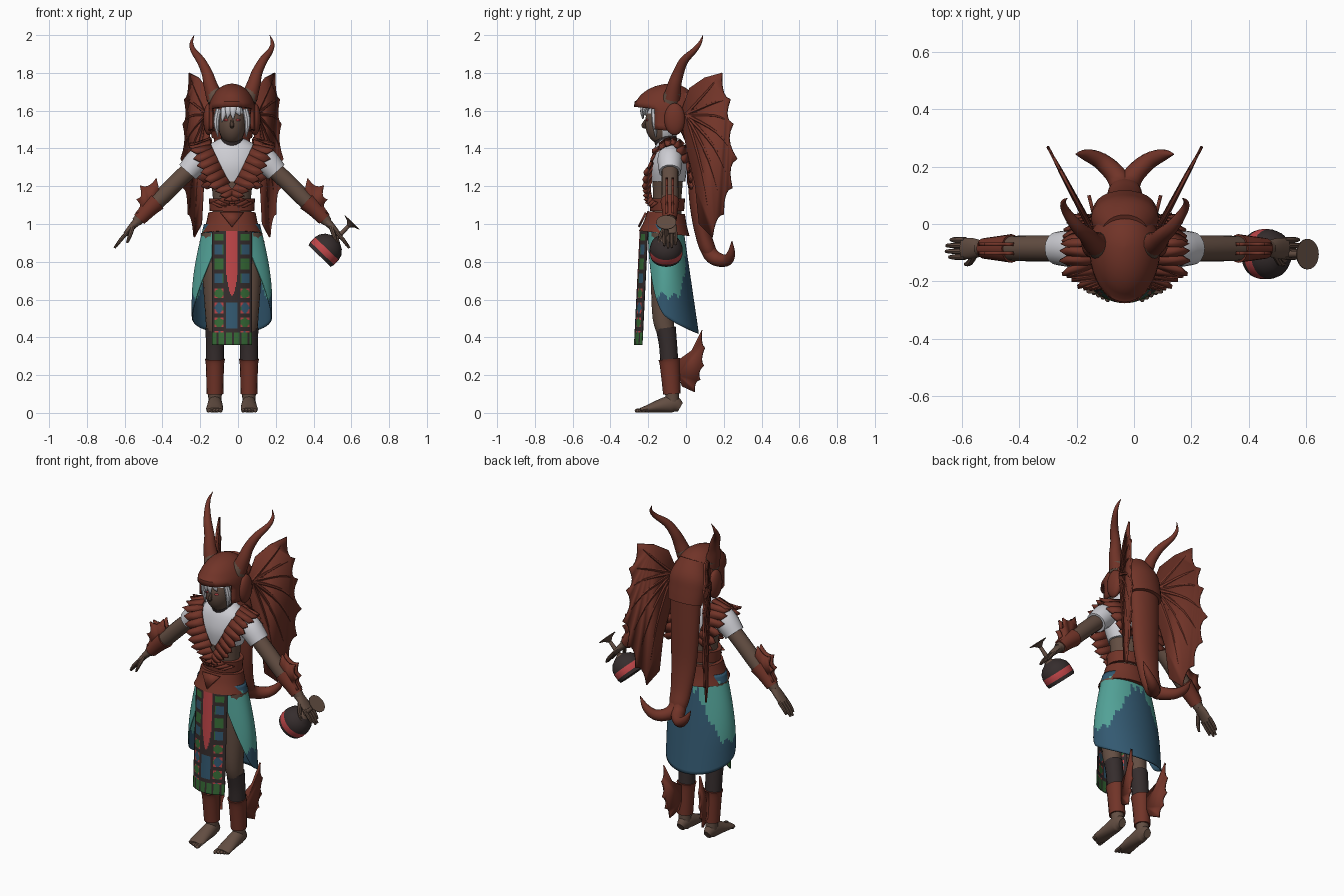
import bpy, bmesh, math
from mathutils import Vector as V

if "Cube" in bpy.data.objects:
    bpy.data.objects.remove(bpy.data.objects["Cube"])

X, Y, Z = V((1, 0, 0)), V((0, 1, 0)), V((0, 0, 1))
COLS = dict(leather=(.165, .034, .021), skin=(.125, .076, .055), white=(.62, .62, .66),
            teal=(.085, .36, .31), blue=(.033, .1, .165), red=(.52, .06, .065),
            green=(.038, .15, .038), charcoal=(.036, .026, .026))
MAT = {}
for k, c in COLS.items():
    MAT[k] = bpy.data.materials.new(k)
    MAT[k].diffuse_color = (*c, 1)


def build(name, verts, faces, mat, mirror=False, thick=0, paint=None, angle=40):
    """Mesh object; paint is (list of colours, rule on face centre)."""
    me = bpy.data.meshes.new(name)
    me.from_pydata([tuple(v) for v in verts], [], faces)
    bm = bmesh.new()
    bm.from_mesh(me)
    bmesh.ops.recalc_face_normals(bm, faces=bm.faces)
    bm.to_mesh(me)
    bm.free()
    for m in (paint[0] if paint else [mat]):
        me.materials.append(MAT[m])
    if paint:
        for p in me.polygons:
            p.material_index = paint[0].index(paint[1](p.center))
    me.shade_smooth()
    me.set_sharp_from_angle(angle=math.radians(angle))
    ob = bpy.data.objects.new(name, me)
    bpy.context.collection.objects.link(ob)
    if thick:
        s = ob.modifiers.new("thickness", 'SOLIDIFY')
        s.thickness, s.offset = thick, 0
    if mirror:
        ob.modifiers.new("mirror", 'MIRROR')
    return ob


def spline(pts, sub):
    """Smooth curve through points of any dimension."""
    out = []
    for i in range(len(pts) - 1):
        p0, p1, p2, p3 = (pts[max(i - 1, 0)], pts[i], pts[i + 1], pts[min(i + 2, len(pts) - 1)])
        for k in range(sub):
            t = k / sub
            out.append([.5 * (2 * b + (c - a) * t + (2 * a - 5 * b + 4 * c - d) * t * t
                              + (3 * b - a - 3 * c + d) * t ** 3)
                        for a, b, c, d in zip(p0, p1, p2, p3)])
    return out + [list(pts[-1])]


def tube(name, pts, mat, n=16, hint=X, sub=4, **kw):
    """Closed elliptical loft through (x, y, z, radius along hint[, other radius])."""
    P = spline([p if len(p) == 5 else (*p, p[3]) for p in pts], sub)
    verts, m = [], len(P)
    for i, p in enumerate(P):
        t = (V(P[min(i + 1, m - 1)][:3]) - V(P[max(i - 1, 0)][:3])).normalized()
        a = (hint - t * hint.dot(t)).normalized()
        b = t.cross(a)
        for k in range(n):
            w = 2 * math.pi * k / n
            verts.append(V(p[:3]) + a * math.cos(w) * p[3] + b * math.sin(w) * p[4])
    faces = [(i * n + k, i * n + (k + 1) % n, (i + 1) * n + (k + 1) % n, (i + 1) * n + k)
             for i in range(m - 1) for k in range(n)]
    faces += [tuple(range(n)), tuple(range((m - 1) * n, m * n))]
    return build(name, verts, faces, mat, **kw)


def ball(name, c, r, mat, **kw):
    bm = bmesh.new()
    bmesh.ops.create_uvsphere(bm, u_segments=20, v_segments=14, radius=1)
    vs = [V(c) + V((v.co.x * r[0], v.co.y * r[1], v.co.z * r[2])) for v in bm.verts]
    fs = [[v.index for v in f.verts] for f in bm.faces]
    bm.free()
    return build(name, vs, fs, mat, **kw)


def fin(name, spikes, inner, place, depth, mat='leather', thick=.012):
    """Mirrored membrane: scalloped edge between spikes, closed by the inner edge."""
    out = []
    c = sum((V(p) for p in inner), V((0, 0))) / len(inner)
    for p, q in zip(spikes, spikes[1:]):
        p, q = V(p), V(q)
        for k in range(5):
            t = k / 5
            o = p.lerp(q, t)
            out.append(o + (c - o).normalized() * depth * math.sin(math.pi * t) ** .7)
    out += [V(spikes[-1])] + [V(p) for p in inner]
    return build(name, [place(*p) for p in out], [tuple(range(len(out)))], mat, True, thick)


# --- body ---
tube("torso", [(0, -.1, .93, .13, .09), (0, -.1, 1.1, .1, .075), (0, -.095, 1.3, .12, .085)], 'skin')
tube("shirt", [(0, -.092, 1.225, .12, .088), (0, -.092, 1.31, .15, .097), (0, -.088, 1.4, .14, .08),
               (0, -.09, 1.45, .07, .055)], 'white', n=24)
tube("sleeve", [(.1, -.085, 1.39, .05), (.17, -.085, 1.345, .066), (.235, -.085, 1.275, .058)],
     'white', hint=Y, mirror=True)
tube("arm", [(.2, -.085, 1.31, .045), (.3, -.085, 1.215, .045), (.395, -.085, 1.12, .043),
             (.47, -.085, 1.05, .033), (.505, -.085, 1.01, .027)], 'skin', hint=Y, mirror=True)
tube("palm", [(.495, -.085, 1.02, .026, .024), (.53, -.085, .985, .036, .018),
              (.565, -.085, .945, .036, .013)], 'skin', hint=Y, mirror=True)
for i in range(4):
    y, e = -.115 + .02 * i, (.0, .012, .01, -.005)[i]
    tube("finger", [(.555, y, .955, .01), (.59, y, .915, .01), (.61 + e, y, .885 - e, .006)],
         'skin', n=8, sub=2, hint=Y, mirror=True)
tube("thumb", [(.525, -.11, .985, .012), (.54, -.135, .94, .011), (.555, -.14, .9, .006)],
     'skin', n=8, sub=2, hint=Y, mirror=True)
tube("leg", [(.085, -.11, .95, .078), (.088, -.12, .7, .066), (.09, -.12, .5, .05, .056),
             (.09, -.1, .4, .044), (.09, -.088, .28, .044), (.09, -.07, .05, .034)], 'skin', mirror=True)
tube("foot", [(.09, -.03, .03, .022, .026), (.09, -.07, .047, .036, .046), (.09, -.14, .036, .042, .035),
              (.092, -.21, .02, .045, .019), (.092, -.24, .015, .04, .012)], 'skin', mirror=True)
for i in range(5):
    x = .06 + .016 * i
    tube("toe", [(x, -.22, .016, .01), (x, -.258 + .008 * i, .012, .011), (x, -.27 + .008 * i, .009, .005)],
         'skin', n=8, sub=2, mirror=True)

# --- head and hair ---
tube("neck", [(0, -.1, 1.4, .05), (0, -.11, 1.52, .045)], 'skin')
tube("collar", [(0, -.1, 1.42, .062, .06), (0, -.115, 1.465, .056, .06)], 'charcoal')
ball("head", (0, -.125, 1.535), (.075, .092, .115), 'skin', paint=(
    ['skin', 'white'], lambda c: 'white' if c.z > 1.575 or c.y > -.12 else 'skin'))
tube("nose", [(0, -.212, 1.55, .007), (0, -.226, 1.52, .011), (0, -.21, 1.512, .006)], 'skin', n=8)
ball("eye", (.03, -.205, 1.55), (.015, .008, .006), 'red', mirror=True)
for x, y, z in ((-.045, -.2, 1.54), (-.02, -.225, 1.56), (.005, -.228, 1.555), (.035, -.215, 1.575)):
    tube("fringe_lock", [(x * .6, y + .01, 1.64, .02, .01), (x * .9, y - .006, 1.6, .018, .009),
                         (x * 1.2, y, z, .003)], 'white', n=8)
tube("side_lock", [(.07, -.17, 1.61, .015), (.083, -.165, 1.54, .016), (.074, -.16, 1.46, .003)],
     'white', n=8, mirror=True)

# --- beaked helmet: dome with an open face ---
n, verts, faces = 40, [], []
for j in range(13):
    el = math.radians(88 - 11 * j) if j < 8 else 0
    z = 1.6 + .137 * math.sin(el) if j < 8 else 1.6 - .027 * (j - 8)
    for k in range(n):
        a = 2 * math.pi * k / n
        s, c = math.sin(a) * math.cos(el), math.cos(a) * math.cos(el)
        verts.append((.118 * c, -.08 + s * (.19 if s < 0 else .14), z + (.02 * max(0, -s) if j >= 7 else 0)))
for j in range(12):
    for k in range(n):
        if j < 8 or math.sin(2 * math.pi * (k + .5) / n) > -.5:
            faces.append((j * n + k, j * n + (k + 1) % n, (j + 1) * n + (k + 1) % n, (j + 1) * n + k))
faces.append(tuple(range(n)))
build("helmet", verts, faces, 'leather', thick=.012)
ball("cheek_guard", (.122, -.06, 1.555), (.03, .055, .085), 'leather', mirror=True)
tube("horn_base", [(.08, -.08, 1.655, .05), (.104, -.066, 1.705, .04)], 'skin', mirror=True)
tube("horn", [(.09, -.075, 1.665, .045), (.115, -.06, 1.74, .036), (.132, -.04, 1.8, .029),
              (.165, -.01, 1.865, .023), (.205, .045, 1.92, .015), (.214, .075, 1.96, .009),
              (.2, .09, 2.0, .001)], 'leather', mirror=True)

# --- hanging cowl and forked tail ---
tube("cowl", [(0, -.03, 1.68, .08, .07), (0, .01, 1.6, .115, .085), (0, .035, 1.53, .115, .075),
              (0, .055, 1.46, .108, .065)], 'leather', n=24)
tube("tail_trunk", [(0, .045, 1.52, .098, .055), (0, .055, 1.3, .09, .05), (0, .065, 1.1, .08, .045),
                    (0, .09, .95, .065, .042), (0, .12, .86, .055, .04), (0, .15, .815, .03, .02)],
     'leather', n=24)
tube("tail_fork", [(.01, .09, .93, .035), (.012, .13, .84, .04), (.035, .175, .81, .036),
                   (.085, .22, .81, .03), (.135, .24, .85, .02), (.17, .243, .91, .002)],
     'leather', mirror=True)

# --- wings ---
def wing_place(y, z):
    return (.115 + .53 * (y + .02), y, z)
SPIKES = [(.19, 1.8), (.235, 1.66), (.25, 1.53), (.27, 1.345), (.245, 1.19), (.2, 1.05), (.14, .93)]
fin("wing", SPIKES, [(.07, 1.0), (.05, 1.2), (.0, 1.42), (-.03, 1.58), (.02, 1.72), (.1, 1.775)],
    wing_place, .03, thick=.01)
for y, z in SPIKES:
    a, m, b = wing_place(0, 1.58), wing_place(y * .62, 1.6 + (z - 1.58) * .5), wing_place(y, z)
    tube("wing_rib", [(*a, .012), (*m, .009), (*b, .002)], 'leather', n=6, hint=V((.9, .45, .1)), mirror=True)

# --- feathered chest straps, back to front ---
path = spline([(.09, .02, 1.2), (.14, .01, 1.33), (.15, -.05, 1.435), (.155, -.14, 1.41), (.11, -.19, 1.31),
               (.05, -.203, 1.2), (-.02, -.195, 1.13), (-.09, -.165, 1.1)], 3)
verts, faces = [], []
for i in range(len(path) - 1):
    c, d = V(path[i]), V(path[i + 1])
    w = .045 if i < 15 else .03
    out = (d - c).normalized().cross(V((0, -1, 0)) if i > 9 else V((.3, .3, 1))).normalized()
    if out.x < 0 and i < 12:
        out = -out
    if i >= 12:
        out = V((.85, -.2, -.4)).normalized()
    out = (out + V((0, -.15, 0))).normalized()
    b = len(verts)
    verts += [c - out * w, d - out * w, d + out * w, (c + d) / 2 + out * (w + .03) + Z * .012, c + out * w]
    faces.append((b, b + 1, b + 2, b + 3, b + 4))
build("chest_strap", verts, faces, 'leather', True, .014)

# --- belts ---
tube("waist_band", [(0, -.1, 1.07, .118, .09), (0, -.1, 1.135, .122, .095)], 'leather', n=28)
tube("belt", [(0, -.115, .95, .158, .135), (0, -.11, 1.0, .138, .115), (0, -.105, 1.06, .125, .1)],
     'leather', n=28)
build("buckle_flap", [(-.06, -.212, 1.06), (.06, -.212, 1.06), (0, -.25, .985)], [(0, 1, 2)],
      'leather', thick=.012)

# --- wrap skirt, open at the front, longest at the back ---
NA, NZ = 72, 30
verts = []
for i in range(NA + 1):
    a = -156 + 312 * i / NA
    q = abs(a)
    zb = .42 + .09 * (q / 90) ** 2 + .24 * (max(0, q - 90) / 65) ** 2
    s, c = math.sin(math.radians(a)), math.cos(math.radians(a))
    for j in range(NZ + 1):
        z = 1.0 + (zb - 1.0) * j / NZ
        v = (1 - z) / .58
        rx = .145 + .065 * math.sin(min(1, v * 1.4) * math.pi / 2)
        ry = .09 + .085 * v if c > 0 else .095 + .02 * v
        verts.append((rx * s, -.11 + ry * c, z))
faces = [(i * (NZ + 1) + j, (i + 1) * (NZ + 1) + j, (i + 1) * (NZ + 1) + j + 1, i * (NZ + 1) + j + 1)
         for i in range(NA) for j in range(NZ)]


def skirt_colour(c):
    a = abs(math.degrees(math.atan2(c.x, c.y + .11)))
    edge = .9 - .28 * min(1, max(0, (a - 25) / 45)) + .02 * math.sin(a * .35)
    return 'teal' if edge < c.z < .955 + .012 * math.sin(a * .2) else 'blue'


build("skirt", verts, faces, 'blue', thick=.006, paint=(['blue', 'teal'], skirt_colour))


# --- patterned front panel ---
def panel_colour(c):
    x, z = abs(c.x), c.z
    if z < .425:
        return 'charcoal' if int((c.x + .2) / .01) % 4 == 0 else 'green'
    if x < .028:
        if z > .62 + 4 * x * x / .028:
            return 'red'
        return 'blue' if .45 < z < .585 else 'charcoal'
    k, f = divmod((z - .44) / .077, 1)
    if .043 < x < .092 and .16 < f < .86 and z < .95:
        if k < 3 and abs(f - .5) + abs(x - .067) * 14 > .42:
            return 'red'
        return 'green' if k % 2 == 0 or x < .05 else 'blue'
    return 'charcoal'


NX, NZ = 42, 84
verts = [(x, -.243 - .03 * (.95 - z) / .6 + .04 * (x / .105) ** 2, z)
         for x in (-.105 + .21 * i / NX for i in range(NX + 1))
         for z in (.36 + .61 * j / NZ for j in range(NZ + 1))]
faces = [(i * (NZ + 1) + j, (i + 1) * (NZ + 1) + j, (i + 1) * (NZ + 1) + j + 1, i * (NZ + 1) + j + 1)
         for i in range(NX) for j in range(NZ)]
build("front_panel", verts, faces, 'charcoal', thick=.006,
      paint=(['charcoal', 'green', 'blue', 'red'], panel_colour))

# --- leg and arm guards with fins ---
tube("knee_wrap", [(.09, -.107, .45, .05, .053), (.09, -.095, .36, .048), (.09, -.088, .26, .048)],
     'charcoal', mirror=True)
tube("shin_guard", [(.09, -.088, .285, .054, .058), (.09, -.085, .25, .048, .053),
                    (.09, -.075, .1, .044, .046)], 'leather', mirror=True)
fin("shin_fin", [(.085, .44), (.1, .345), (.095, .25), (.075, .175), (.045, .11)],
    [(-.02, .14), (-.04, .2), (-.04, .28), (.03, .33)], lambda y, z: (.09 + .25 * (y + .04), y, z), .015)
tube("bracer", [(.395, -.085, 1.12, .05), (.44, -.085, 1.078, .043), (.49, -.085, 1.025, .036)],
     'leather', hint=Y, mirror=True)
for y in (-.102, -.07):
    fin("bracer_fin", [(.4, 1.245), (.488, 1.205), (.507, 1.13), (.51, 1.06)],
        [(.48, 1.035), (.43, 1.08), (.39, 1.12), (.385, 1.18)], lambda x, z, y=y: (x, y, z), .022)

# --- upturned goblet in one hand ---
rim, foot = V((.464, -.105, .83)), V((.637, -.105, 1.01))
axis = foot - rim
prof = [(0, .082), (.08, .087), (.22, .087), (.33, .08), (.43, .06), (.5, .03), (.54, .013), (.88, .01),
        (.95, .028), (.985, .053), (1, .053)]


def cup_colour(c):
    s = (c - rim).dot(axis) / axis.length_squared
    return 'red' if .07 < s < .23 else 'skin' if s > .48 else 'charcoal'


tube("goblet", [(*(rim + axis * s), r) for s, r in prof], 'charcoal', n=28, hint=Y, sub=1,
     paint=(['charcoal', 'red', 'skin'], cup_colour))

# the figure stands slightly left of centre to balance the goblet
for ob in bpy.data.objects:
    ob.location.x = -.032

for m in bpy.data.materials:
    if m.users and not m.is_grease_pencil:
        m.use_nodes = True
        m.node_tree.nodes["Principled BSDF"].inputs["Base Color"].default_value = m.diffuse_color
